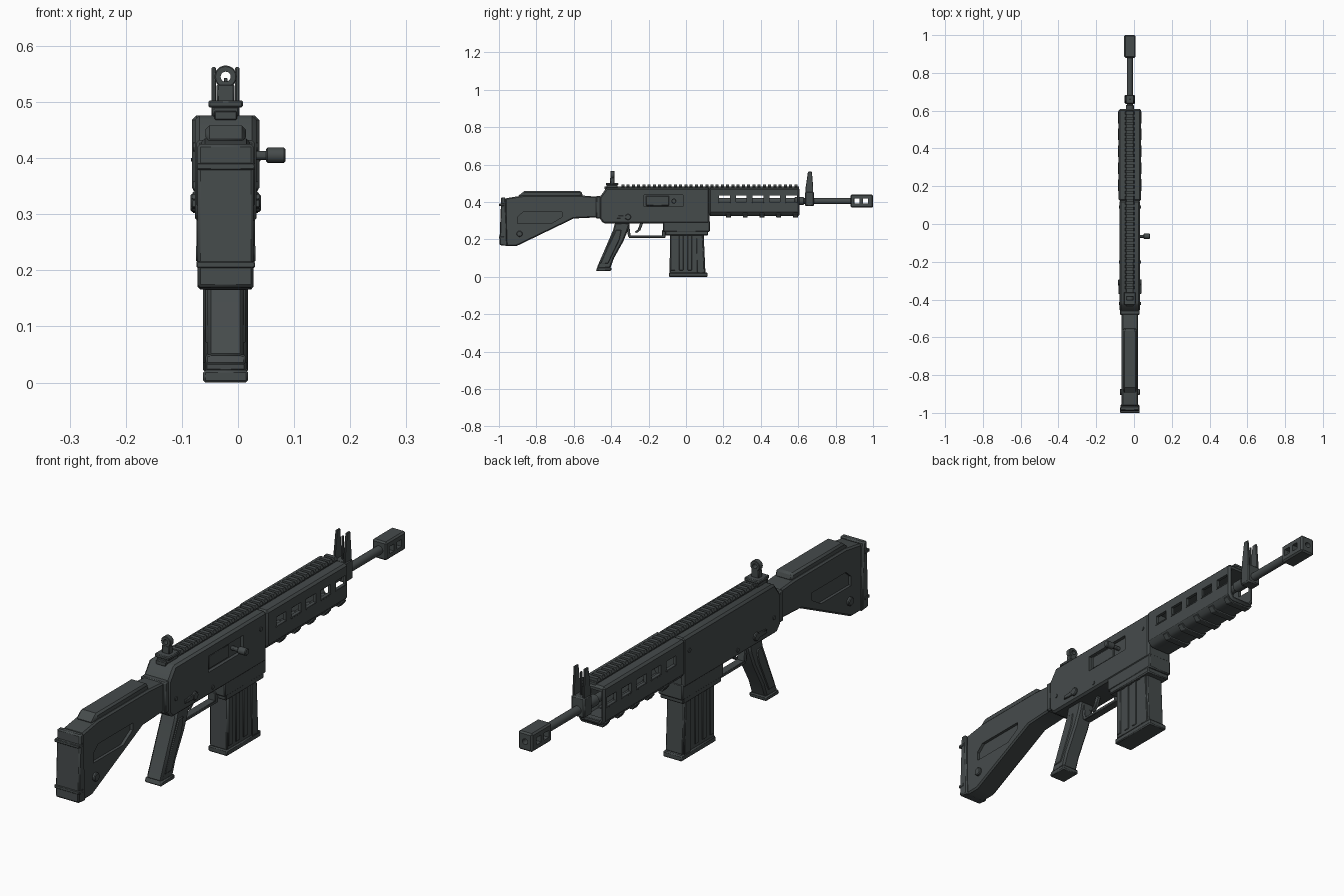
import bpy, bmesh, math
from mathutils import Matrix, Vector

if "Cube" in bpy.data.objects:
    bpy.data.objects.remove(bpy.data.objects["Cube"])

CX = -0.022   # centre plane of the body
BORE = 0.405  # height of the barrel axis

metal = bpy.data.materials.new("dark_gunmetal")
metal.use_nodes = True
colour = (0.060, 0.070, 0.071, 1)
metal.diffuse_color = colour
for node in metal.node_tree.nodes:
    if node.type == 'BSDF_PRINCIPLED':
        node.inputs["Base Color"].default_value = colour
        node.inputs["Roughness"].default_value = 0.6
parts = []


def finish(name, bm, bevel):
    bmesh.ops.recalc_face_normals(bm, faces=bm.faces)
    mesh = bpy.data.meshes.new(name)
    bm.to_mesh(mesh)
    bm.free()
    mesh.materials.append(metal)
    obj = bpy.data.objects.new(name, mesh)
    bpy.context.collection.objects.link(obj)
    if bevel:
        mod = obj.modifiers.new("bevel", 'BEVEL')
        mod.width, mod.segments, mod.limit_method = bevel, 1, 'ANGLE'
        mod.angle_limit = math.radians(40)
    parts.append(obj)
    return obj


def side(name, pts, x0, x1, bevel=0.004):
    """Side outline of (y, z) points, extruded across x from the centre plane."""
    bm = bmesh.new()
    face = bm.faces.new([bm.verts.new((CX + x0, y, z)) for y, z in pts])
    out = bmesh.ops.extrude_face_region(bm, geom=[face])
    moved = [v for v in out["geom"] if isinstance(v, bmesh.types.BMVert)]
    bmesh.ops.translate(bm, verts=moved, vec=(x1 - x0, 0, 0))
    return finish(name, bm, bevel)


def section(name, half, y0, y1, bevel=0.004):
    """Symmetric cross-section of (x, z) points, extruded along y."""
    pts = half + [(-x, z) for x, z in reversed(half)]
    bm = bmesh.new()
    face = bm.faces.new([bm.verts.new((CX + x, y0, z)) for x, z in pts])
    out = bmesh.ops.extrude_face_region(bm, geom=[face])
    moved = [v for v in out["geom"] if isinstance(v, bmesh.types.BMVert)]
    bmesh.ops.translate(bm, verts=moved, vec=(0, y1 - y0, 0))
    return finish(name, bm, bevel)


def box(name, x0, x1, y0, y1, z0, z1, bevel=0.003):
    return side(name, [(y0, z0), (y1, z0), (y1, z1), (y0, z1)], x0, x1, bevel)


def rod(name, axis, start, length, radius, sides=20, bevel=0.0):
    """Cylinder from a start point (x from the centre plane) along an axis."""
    bm = bmesh.new()
    bmesh.ops.create_cone(bm, cap_ends=True, segments=sides, radius1=radius,
                          radius2=radius, depth=length)
    way = Vector((1, 0, 0)) if axis == 'X' else Vector((0, 1, 0))
    turn = Vector((0, 0, 1)).rotation_difference(way).to_matrix().to_4x4()
    place = Matrix.Translation(Vector(start) + Vector((CX, 0, 0)) + way * length / 2)
    bmesh.ops.transform(bm, matrix=place @ turn, verts=bm.verts)
    return finish(name, bm, bevel)


def cut(obj, *cutters):
    """Subtract the cutters, keep the result and remove the cutters."""
    for c in cutters:
        mod = obj.modifiers.new("cut", 'BOOLEAN')
        mod.operation, mod.object, mod.solver = 'DIFFERENCE', c, 'EXACT'
    graph = bpy.context.evaluated_depsgraph_get()
    mesh = bpy.data.meshes.new_from_object(obj.evaluated_get(graph))
    obj.modifiers.clear()
    obj.data = mesh
    for c in cutters:
        parts.remove(c)
        bpy.data.objects.remove(c)


# Stock with a recessed panel on each side
stock = side("stock", [(-0.965, 0.165), (-0.905, 0.165), (-0.60, 0.312), (-0.47, 0.318),
                       (-0.47, 0.428), (-0.56, 0.435), (-0.87, 0.435), (-0.965, 0.42)],
             -0.043, 0.043, 0.006)
panel = [(-0.90, 0.285), (-0.90, 0.32), (-0.87, 0.347), (-0.663, 0.347),
         (-0.663, 0.32), (-0.72, 0.285)]
cut(stock, *[side("panel_cutter", panel, *sorted((s * 0.032, s * 0.07)), 0) for s in (-1, 1)])
side("cheek_rest", [(-0.90, 0.43), (-0.55, 0.43), (-0.56, 0.458), (-0.865, 0.458)],
     -0.036, 0.036, 0.007)
side("butt_pad", [(-0.998, 0.17), (-0.955, 0.165), (-0.965, 0.425), (-0.988, 0.425)],
     -0.05, 0.05, 0.005)
for z in (0.21, 0.385):
    box("butt_pad_band", -0.052, 0.052, -1.0, -0.972, z - 0.006, z + 0.006, 0.002)
rod("stock_screw", 'X', (-0.053, -0.89, 0.23), 0.106, 0.016, 16, 0.003)
box("stock_collar", -0.052, 0.052, -0.482, -0.455, 0.312, 0.432, 0.005)

# Receiver with the ejection port
receiver = side("receiver", [(-0.462, 0.31), (-0.44, 0.285), (0.125, 0.285), (0.125, 0.476),
                             (-0.425, 0.476), (-0.462, 0.425)], -0.055, 0.055, 0.008)
cut(receiver, box("port_cutter", 0.042, 0.08, -0.225, -0.015, 0.375, 0.437, 0))
box("bolt_cover", 0.035, 0.048, -0.215, -0.09, 0.38, 0.432)
rod("charging_shaft", 'X', (0.03, -0.065, BORE), 0.05, 0.008, 12)
rod("charging_knob", 'X', (0.072, -0.065, BORE), 0.035, 0.0135, 16, 0.003)
for y, z in ((-0.42, 0.35), (0.09, 0.42), (-0.20, 0.31)):
    rod("receiver_pin", 'X', (-0.058, y, z), 0.116, 0.008, 12)
rod("selector_hub", 'X', (-0.063, -0.31, 0.32), 0.126, 0.016, 16, 0.003)
for s in (-1, 1):
    side("selector_lever", [(-0.37, 0.312), (-0.31, 0.31), (-0.31, 0.33), (-0.37, 0.326)],
         *sorted((s * 0.05, s * 0.061)), 0.002)

# Magazine well and magazine
box("magazine_well", -0.05, 0.05, -0.112, 0.118, 0.222, 0.30, 0.004)
box("magazine_well_upper", -0.052, 0.052, -0.122, 0.127, 0.24, 0.30, 0.004)
side("magazine", [(-0.088, 0.02), (0.104, 0.02), (0.094, 0.24), (-0.085, 0.24)], -0.037, 0.037)
side("magazine_front_strip", [(0.06, 0.02), (0.098, 0.02), (0.088, 0.225), (0.055, 0.225)],
     -0.040, 0.040, 0.002)
for y in (-0.07, -0.025, 0.02):
    box("magazine_rib", -0.040, 0.040, y - 0.012, y + 0.012, 0.035, 0.225, 0.002)
side("magazine_floor", [(-0.092, 0), (0.115, 0), (0.115, 0.022), (-0.092, 0.022)], -0.04, 0.04)

# Pistol grip, trigger and guard
side("grip", [(-0.478, 0.045), (-0.405, 0.045), (-0.385, 0.10), (-0.335, 0.19), (-0.31, 0.25),
              (-0.30, 0.29), (-0.38, 0.29), (-0.39, 0.25)], -0.033, 0.033, 0.007)
side("grip_side_plate", [(-0.458, 0.07), (-0.417, 0.07), (-0.355, 0.20), (-0.345, 0.25),
                         (-0.375, 0.25)], -0.036, 0.036, 0.003)
side("grip_base", [(-0.482, 0.032), (-0.40, 0.032), (-0.398, 0.05), (-0.475, 0.05)],
     -0.036, 0.036, 0.004)
box("trigger_guard", -0.016, 0.016, -0.305, -0.115, 0.208, 0.220, 0.002)
side("trigger_guard_rear", [(-0.31, 0.215), (-0.295, 0.208), (-0.305, 0.29), (-0.32, 0.29)],
     -0.016, 0.016, 0.002)
box("trigger_guard_front", -0.016, 0.016, -0.128, -0.110, 0.208, 0.25, 0.002)
side("trigger", [(-0.245, 0.29), (-0.257, 0.255), (-0.275, 0.238), (-0.262, 0.235),
                 (-0.243, 0.25), (-0.228, 0.29)], -0.007, 0.007, 0.002)

# Hollow handguard with vent slots
handguard = section("handguard", [(0.045, 0.325), (0.06, 0.347), (0.06, 0.476)], 0.122, 0.608, 0.008)
vents = [0.206 + 0.0895 * i for i in range(5)]
cutters = [section("bore_cutter", [(0.036, 0.337), (0.048, 0.357), (0.048, 0.458)], 0.16, 0.7, 0)]
cutters += [box("vent_cutter", -0.1, 0.1, y - 0.029, y + 0.029, 0.400, 0.434, 0) for y in vents]
cut(handguard, *cutters)
for y in vents:
    for s in (-1, 1):
        box("vent_lip", *sorted((s * 0.055, s * 0.062)), y - 0.031, y + 0.031, 0.394, 0.400, 0.001)
    section("handguard_rib", [(0.046, 0.317), (0.059, 0.335), (0.059, 0.340)],
            y + 0.008, y + 0.034, 0.002)

# Top rail with repeated teeth
box("rail_base", -0.020, 0.020, -0.435, 0.603, 0.468, 0.484, 0.002)
for i in range(34):
    y = -0.345 + 0.028 * i
    section("rail_tooth", [(0.020, 0.478), (0.025, 0.484), (0.020, 0.495)], y, y + 0.016, 0)

# Rear ring sight
box("rear_sight_foot", -0.024, 0.024, -0.425, -0.365, 0.474, 0.492)
box("rear_sight_base", -0.031, 0.031, -0.428, -0.362, 0.490, 0.503)
box("rear_sight_stem", -0.016, 0.016, -0.405, -0.382, 0.50, 0.532)
ring = rod("rear_sight_ring", 'Y', (0, -0.404, 0.545), 0.022, 0.020, 24, 0.002)
cut(ring, rod("ring_cutter", 'Y', (0, -0.43, 0.545), 0.08, 0.009, 20))

# Barrel and front sight
rod("barrel", 'Y', (0, 0.13, BORE), 0.77, 0.016, 24)
rod("gas_tube", 'Y', (0, 0.58, BORE), 0.05, 0.021, 20, 0.002)
box("front_sight_block", -0.028, 0.028, 0.636, 0.684, 0.378, 0.455, 0.005)
for s in (-1, 1):
    side("front_sight_wing", [(0.638, 0.39), (0.68, 0.39), (0.680, 0.48), (0.673, 0.562),
                              (0.652, 0.562), (0.640, 0.48)],
         *sorted((s * 0.017, s * 0.025)), 0.002)
box("front_sight_post", -0.003, 0.003, 0.657, 0.665, 0.45, 0.543, 0.001)

# Muzzle brake with side slots and an open bore
brake = box("muzzle_brake", -0.03, 0.03, 0.88, 1.0, 0.370, 0.440, 0.006)
slots = [box("slot_cutter", -0.1, 0.1, y - 0.014, y + 0.014, 0.391, 0.418, 0) for y in (0.913, 0.959)]
cut(brake, rod("muzzle_cutter", 'Y', (0, 0.905, BORE), 0.2, 0.011, 16), *slots)

# Smooth shading with sharp edges kept
bpy.ops.object.select_all(action='DESELECT')
for obj in parts:
    obj.select_set(True)
bpy.context.view_layer.objects.active = parts[0]
bpy.ops.object.shade_smooth_by_angle(angle=math.radians(30))
